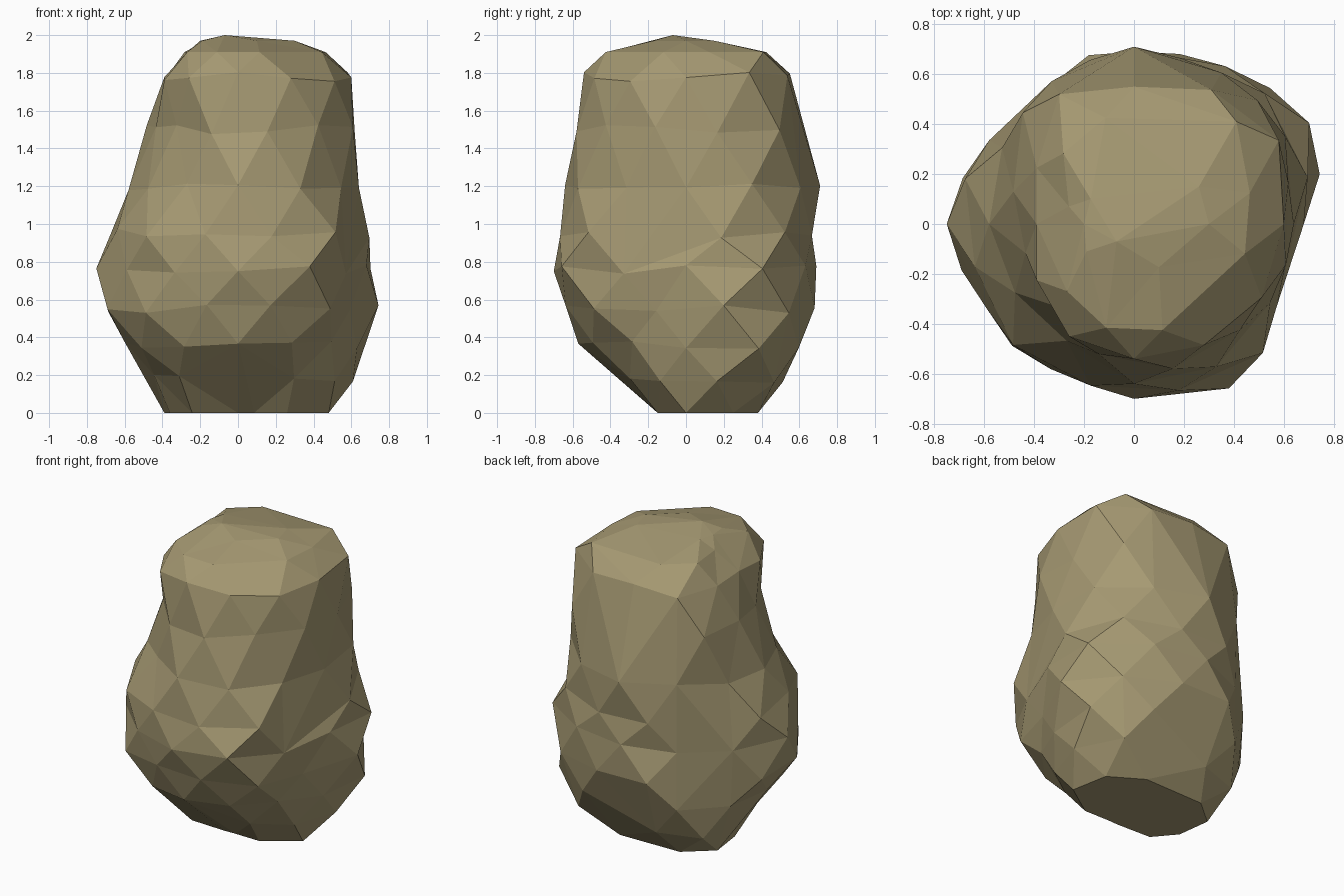
import bpy, bmesh, math, random

if "Cube" in bpy.data.objects:
    bpy.data.objects.remove(bpy.data.objects["Cube"])

random.seed(4)
N = 12

# Boulder cross-sections: height -> radii every 30 degrees, counter-clockwise from +x.
# Every second ring is turned by 15 degrees so the facets interlock.
RINGS = {
    0.00: (.48, .50, .44, .38, .43, .45, .36, .28, .17, .15, .17, .30),
    0.18: (.63, .66, .54, .53, .59, .50, .46, .44, .37, .37, .42, .53),
    0.36: (.63, .77, .69, .62, .65, .64, .60, .59, .57, .57, .57, .57),
    0.55: (.77, .77, .705, .70, .65, .71, .715, .69, .64, .66, .69, .61),
    0.76: (.68, .81, .73, .69, .65, .67, .75, .68, .67, .70, .76, .66),
    0.95: (.72, .74, .69, .68, .64, .70, .66, .685, .67, .69, .73, .62),
    1.20: (.64, .70, .70, .71, .66, .61, .58, .55, .54, .64, .66, .63),
    1.50: (.64, .70, .64, .63, .63, .50, .45, .46, .54, .60, .60, .63),
    1.78: (.60, .67, .62, .55, .60, .45, .39, .45, .52, .54, .56, .59),
    1.91: (.48, .58, .44, .44, .40, .27, .28, .38, .43, .44, .38, .46),
    1.97: (.30, .30, .20, .15, .17, .20, .20, .22, .22, .20, .20, .22),
}

bm = bmesh.new()
rings = []
for i, (z, radii) in enumerate(RINGS.items()):
    ring = []
    for k, r in enumerate(radii):
        a = math.radians(30 * k + 15 * (i % 2))
        # Small height jitter breaks up the regular rows
        dz = random.uniform(-.025, .025) if 0 < i < 9 else 0
        ring.append(bm.verts.new((r * math.cos(a), r * math.sin(a), z + dz)))
    rings.append(ring)

# Interlocking triangles between neighbouring rings
for i, (lo, hi) in enumerate(zip(rings, rings[1:])):
    for k in range(N):
        n = (k + 1) % N
        if i % 2 == 0:
            bm.faces.new((lo[k], lo[n], hi[k]))
            bm.faces.new((lo[n], hi[n], hi[k]))
        else:
            bm.faces.new((lo[k], lo[n], hi[n]))
            bm.faces.new((lo[k], hi[n], hi[k]))

# Flat underside and low peak
bm.faces.new(rings[0][::-1])
peak = bm.verts.new((-.07, -.07, 2.0))
for k in range(N):
    bm.faces.new((rings[-1][k], rings[-1][(k + 1) % N], peak))
bmesh.ops.recalc_face_normals(bm, faces=bm.faces)

# Merge nearly level facets into larger chiselled planes
bmesh.ops.dissolve_limit(bm, angle_limit=math.radians(9),
                         verts=bm.verts, edges=bm.edges)
bmesh.ops.triangulate(bm, faces=bm.faces)

mesh = bpy.data.meshes.new("boulder")
bm.to_mesh(mesh)
bm.free()
boulder = bpy.data.objects.new("boulder", mesh)
bpy.context.collection.objects.link(boulder)

stone = bpy.data.materials.new("stone")
stone.diffuse_color = (.38, .32, .17, 1)
stone.use_nodes = True
stone.node_tree.nodes["Principled BSDF"].inputs["Base Color"].default_value = stone.diffuse_color
mesh.materials.append(stone)
